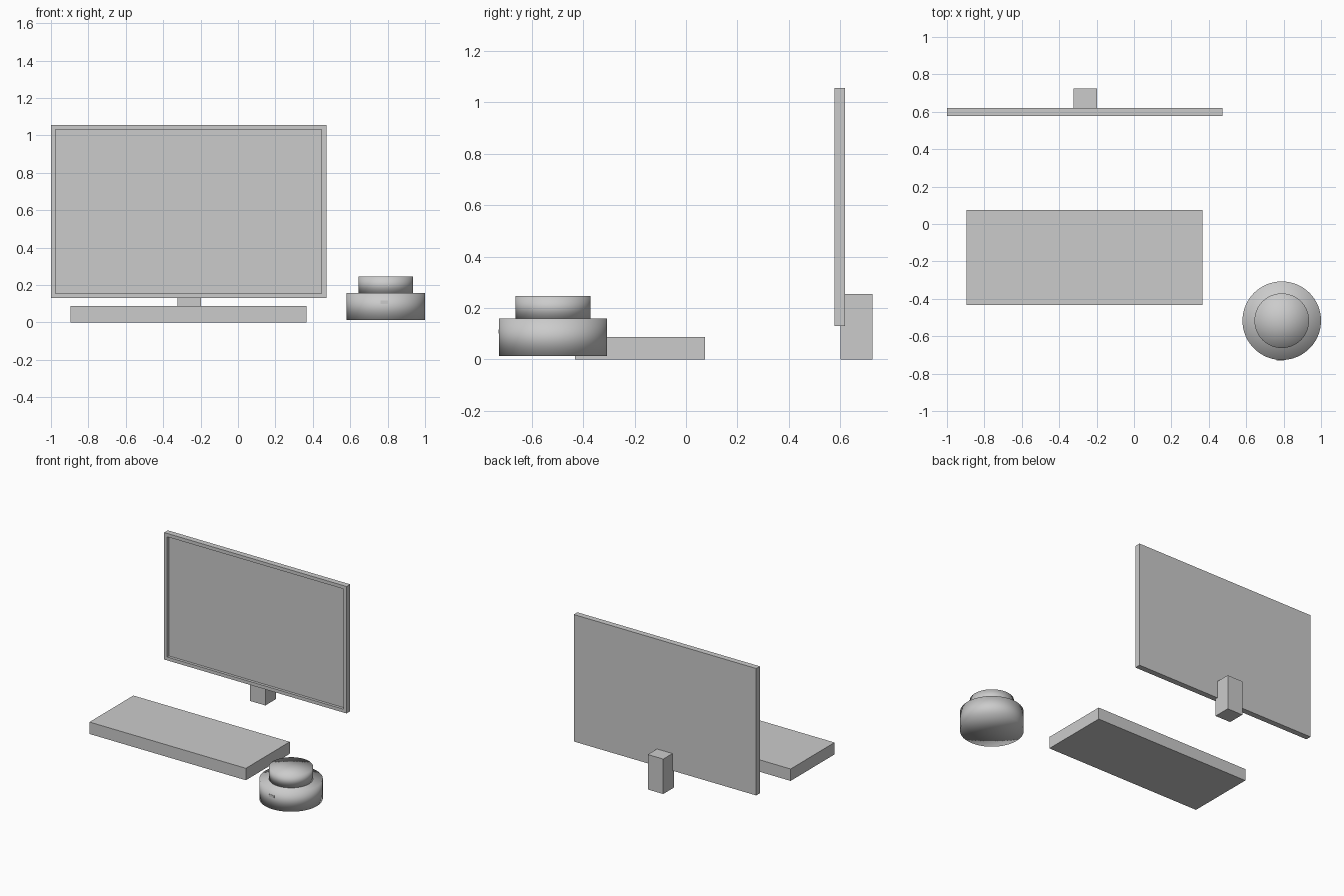
import bpy, bmesh

if "Cube" in bpy.data.objects:
    bpy.data.objects.remove(bpy.data.objects["Cube"])


def make_object(name, bm):
    mesh = bpy.data.meshes.new(name)
    bm.to_mesh(mesh)
    bm.free()
    obj = bpy.data.objects.new(name, mesh)
    bpy.context.collection.objects.link(obj)
    return obj


def box_mesh(x, y, z):
    """Box from (min, max) ranges."""
    bm = bmesh.new()
    bmesh.ops.create_cube(bm, size=1)
    for v in bm.verts:
        v.co = [r[0] + (c + 0.5) * (r[1] - r[0]) for c, r in zip(v.co, (x, y, z))]
    return bm


def box(name, x, y, z):
    return make_object(name, box_mesh(x, y, z))


def disc(name, radius, z0, z1, center=(0.79, -0.517)):
    """Fully smooth-shaded cylinder with fan caps."""
    bm = bmesh.new()
    bmesh.ops.create_cone(bm, cap_ends=True, cap_tris=True, segments=64,
                          radius1=radius, radius2=radius, depth=z1 - z0)
    bmesh.ops.translate(bm, verts=bm.verts, vec=(*center, (z0 + z1) / 2))
    for f in bm.faces:
        f.smooth = True
    return make_object(name, bm)


# Monitor: slab with an inset, recessed screen on the front
bm = box_mesh((-1.0, 0.472), (0.577, 0.619), (0.13, 1.056))
bm.normal_update()
front = min(bm.faces, key=lambda f: f.calc_center_median().y)
bmesh.ops.inset_region(bm, faces=[front], thickness=0.035)
screen = bmesh.ops.extrude_face_region(bm, geom=[front])["geom"]
bmesh.ops.translate(bm, vec=(0, 0.02, 0),
                    verts=[v for v in screen if isinstance(v, bmesh.types.BMVert)])
if front.is_valid:
    bmesh.ops.delete(bm, geom=[front], context='FACES_ONLY')
bmesh.ops.recalc_face_normals(bm, faces=bm.faces)
make_object("monitor", bm)

# Stand behind the monitor
box("monitor_stand", (-0.324, -0.199), (0.6, 0.725), (0.0, 0.255))

# Keyboard slab
box("keyboard", (-0.896, 0.366), (-0.432, 0.074), (0.0, 0.087))

# Round two-tier device with a tiny front tab
disc("device_base", 0.21, 0.014, 0.158)
disc("device_top", 0.146, 0.158, 0.246)
box("device_tab", (0.762, 0.802), (-0.729, -0.70), (0.1, 0.117))
